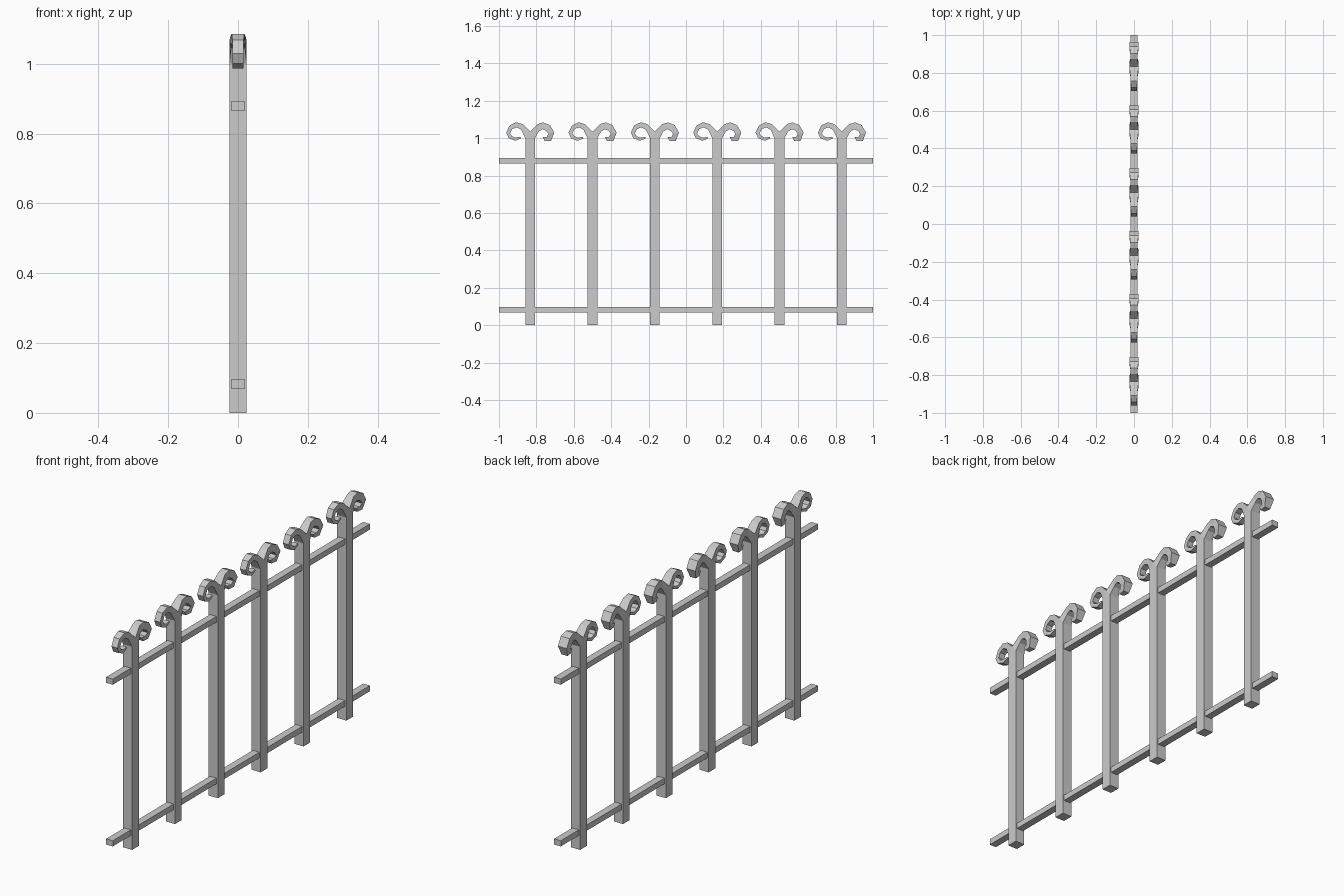
import bpy, bmesh

if "Cube" in bpy.data.objects:
    bpy.data.objects.remove(bpy.data.objects["Cube"])


def mesh_object(name, bm):
    bmesh.ops.recalc_face_normals(bm, faces=bm.faces)
    mesh = bpy.data.meshes.new(name)
    bm.to_mesh(mesh)
    bm.free()
    obj = bpy.data.objects.new(name, mesh)
    bpy.context.collection.objects.link(obj)
    return obj


def add_band(bm, stations):
    """Square-section band: stations are (outer y, z, inner y, z, half width)."""
    rings = []
    for oy, oz, iy, iz, w in stations:
        rings.append([bm.verts.new(p) for p in
                      ((-w, oy, oz), (w, oy, oz), (w, iy, iz), (-w, iy, iz))])
    for a, b in zip(rings, rings[1:]):
        for i in range(4):
            j = (i + 1) % 4
            bm.faces.new((a[i], a[j], b[j], b[i]))
    bm.faces.new(rings[-1])


def box(name, size, loc):
    bm = bmesh.new()
    bmesh.ops.create_cube(bm, size=1)
    bmesh.ops.scale(bm, vec=size, verts=bm.verts)
    obj = mesh_object(name, bm)
    obj.location = loc
    return obj


HALF = 0.026

# thin curl on the -y side, tapering to its tip
thin_curl = [
    (0, 1.035, -HALF, 1.0, 0.025),
    (-0.040, 1.075, -0.048, 1.045, 0.020),
    (-0.075, 1.085, -0.072, 1.058, 0.018),
    (-0.110, 1.068, -0.096, 1.048, 0.016),
    (-0.128, 1.030, -0.107, 1.026, 0.016),
    (-0.115, 1.000, -0.098, 1.011, 0.016),
    (-0.080, 0.986, -0.078, 1.003, 0.015),
    (-0.048, 0.998, -0.052, 1.007, 0.012),
]
# chunkier curl on the +y side, with a waist near the post
thick_curl = [
    (0, 1.035, HALF, 1.0, 0.025),
    (0.040, 1.075, 0.046, 1.036, 0.018),
    (0.070, 1.084, 0.067, 1.048, 0.020),
    (0.106, 1.070, 0.088, 1.038, 0.024),
    (0.129, 1.030, 0.098, 1.022, 0.024),
    (0.112, 0.985, 0.088, 1.006, 0.016),
    (0.078, 0.985, 0.068, 1.005, 0.012),
]

# posts with pointed tops and scroll finials
for n in range(6):
    y = (n - 2.5) / 3
    bm = bmesh.new()
    outline = [(-HALF, 0), (HALF, 0), (HALF, 1.0), (0, 1.035), (-HALF, 1.0)]
    left = [bm.verts.new((-0.025, a, b)) for a, b in outline]
    right = [bm.verts.new((0.025, a, b)) for a, b in outline]
    bm.faces.new(left)
    bm.faces.new(right)
    for i in (0, 1, 4):
        j = (i + 1) % 5
        bm.faces.new((left[i], left[j], right[j], right[i]))
    post = mesh_object(f"post_{n + 1}", bm)
    bm = bmesh.new()
    add_band(bm, thin_curl)
    add_band(bm, thick_curl)
    scroll = mesh_object(f"scroll_{n + 1}", bm)
    post.location.y = scroll.location.y = y

# horizontal rails
box("lower_rail", (0.036, 2, 0.028), (0, 0, 0.083))
box("upper_rail", (0.036, 2, 0.028), (0, 0, 0.879))
